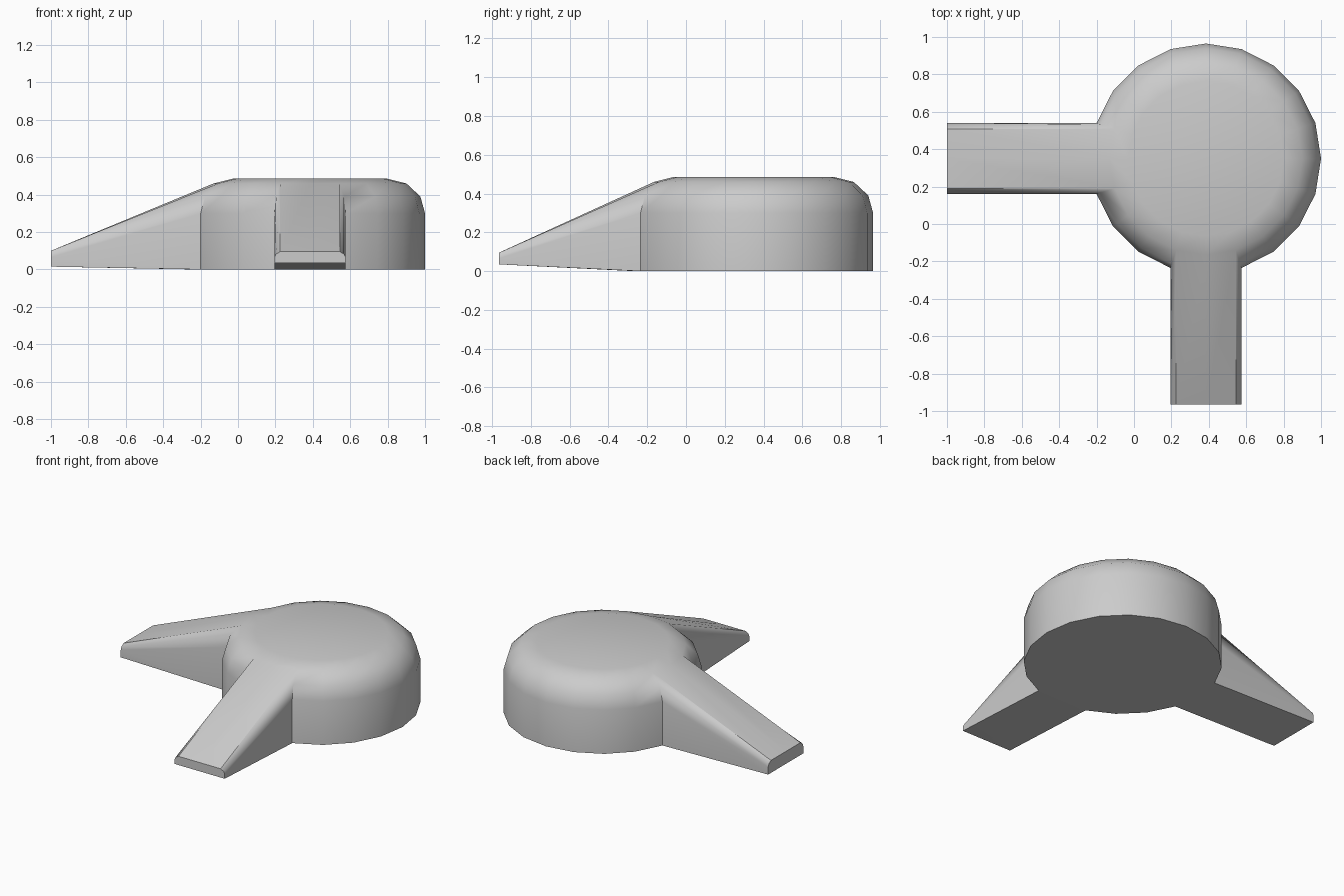
import bpy, bmesh, math

if "Cube" in bpy.data.objects:
    bpy.data.objects.remove(bpy.data.objects["Cube"])

SIDES = 20
CX, CY = 0.385, 0.35
# radius, height of each ring from the base to the flat top
PROFILE = [(0.615, 0.0), (0.615, 0.30), (0.59, 0.39), (0.515, 0.46), (0.415, 0.485)]

bm = bmesh.new()

# Round hub with a softened upper rim
rings = []
for r, z in PROFILE:
    rings.append([bm.verts.new((CX + r * math.cos(2 * math.pi * k / SIDES),
                                CY + r * math.sin(2 * math.pi * k / SIDES), z))
                  for k in range(SIDES)])
wall = {}
for i in range(len(rings) - 1):
    for k in range(SIDES):
        n = (k + 1) % SIDES
        wall[i, k] = bm.faces.new((rings[i][k], rings[i][n], rings[i + 1][n], rings[i + 1][k]))
bm.faces.new(rings[-1])
bm.faces.new(list(reversed(rings[0])))


# Tapered arm: pull two wall columns outward and flatten them at the tip
def pull_arm(columns, axis, tip, tip_heights):
    faces = [wall[i, k] for i in range(3) for k in columns]
    result = bmesh.ops.extrude_face_region(bm, geom=faces)
    for v in result["geom"]:
        if isinstance(v, bmesh.types.BMVert):
            level = min(range(4), key=lambda i: abs(PROFILE[i][1] - v.co.z))
            v.co[axis] = tip
            v.co.z = tip_heights[level]
    old = [f for f in faces if f.is_valid]
    if old:
        bmesh.ops.delete(bm, geom=old, context='FACES')


pull_arm((9, 10), 0, -1.0, (0.015, 0.065, 0.085, 0.10))
pull_arm((14, 15), 1, -0.965, (0.035, 0.065, 0.082, 0.095))

bmesh.ops.delete(bm, geom=[e for e in bm.edges if not e.link_faces], context='EDGES')
bmesh.ops.recalc_face_normals(bm, faces=bm.faces[:])
mesh = bpy.data.meshes.new("hub_with_arms")
bm.to_mesh(mesh)
bm.free()

hub = bpy.data.objects.new("hub_with_arms", mesh)
bpy.context.collection.objects.link(hub)
bpy.context.view_layer.objects.active = hub
hub.select_set(True)
bpy.ops.object.shade_smooth_by_angle(angle=math.radians(35))
